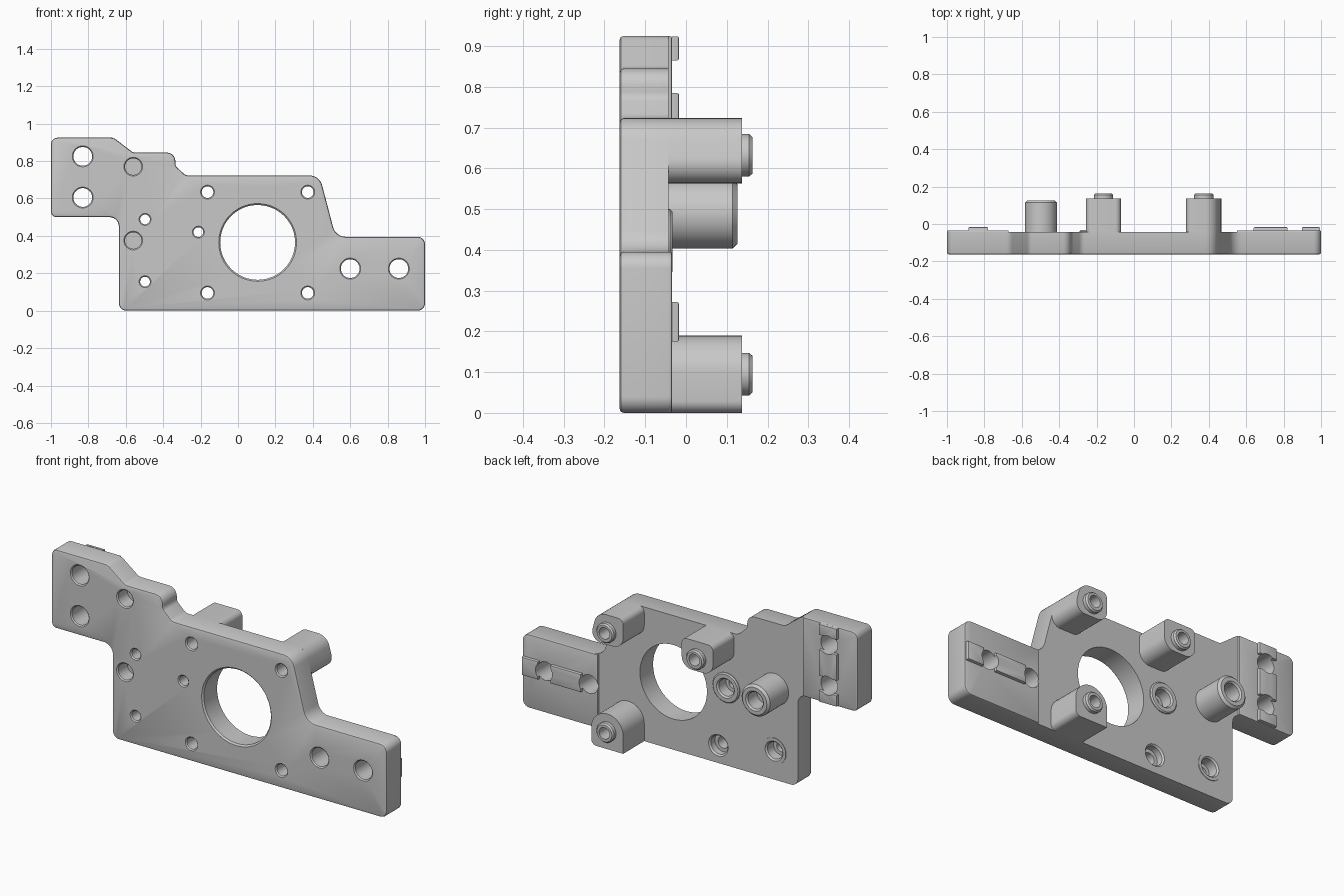
import bpy, bmesh, math
from mathutils import Vector

cube = bpy.data.objects.get("Cube")
if cube:
    bpy.data.objects.remove(cube, do_unlink=True)

FRONT, BACK, PAD, KEY, BOSS, TIP = -0.163, -0.043, -0.034, -0.017, 0.137, 0.163

grey = bpy.data.materials.new("machined grey")
grey.use_nodes = True
colour = (0.58, 0.58, 0.58, 1)
grey.diffuse_color = colour
grey.node_tree.nodes["Principled BSDF"].inputs["Base Color"].default_value = colour


def finish(name, bm):
    bmesh.ops.recalc_face_normals(bm, faces=bm.faces[:])
    mesh = bpy.data.meshes.new(name)
    bm.to_mesh(mesh)
    bm.free()
    mesh.materials.append(grey)
    obj = bpy.data.objects.new(name, mesh)
    bpy.context.collection.objects.link(obj)
    return obj


def rounded(corners, steps=8):
    """Outline in x and z with a true arc at each (x, z, radius) corner."""
    points = []
    for i, (x, z, r) in enumerate(corners):
        p = Vector((x, 0, z))
        ax, az, _ = corners[i - 1]
        bx, bz, _ = corners[(i + 1) % len(corners)]
        a = (Vector((ax, 0, az)) - p).normalized()
        b = (Vector((bx, 0, bz)) - p).normalized()
        if r == 0:
            points.append(p)
            continue
        half = a.angle(b) / 2
        reach = r / math.tan(half)
        centre = p + (a + b).normalized() * (r / math.sin(half))
        start = (p + a * reach - centre).normalized()
        end = (p + b * reach - centre).normalized()
        points += [centre + start.slerp(end, k / steps) * r for k in range(steps + 1)]
    return points


def prism(name, corners, y0, y1, bevel_at=None, width=0.01):
    """Extrude an outline along y, optionally easing the edges of one end."""
    bm = bmesh.new()
    face = bm.faces.new([bm.verts.new((p.x, y0, p.z)) for p in rounded(corners)])
    out = bmesh.ops.extrude_face_region(bm, geom=[face], use_keep_orig=True)
    moved = [v for v in out["geom"] if isinstance(v, bmesh.types.BMVert)]
    bmesh.ops.translate(bm, verts=moved, vec=(0, y1 - y0, 0))
    bmesh.ops.recalc_face_normals(bm, faces=bm.faces[:])
    if bevel_at is not None:
        rim = [e for e in bm.edges if all(abs(v.co.y - bevel_at) < 1e-5 for v in e.verts)]
        bmesh.ops.bevel(bm, geom=rim, offset=width, segments=2, profile=0.5, affect="EDGES")
    return finish(name, bm)


def key(name, x0, x1, z0, z1):
    corners = [(x0, z0, 0), (x1, z0, 0), (x1, z1, 0), (x0, z1, 0)]
    return prism(name, corners, PAD, KEY, KEY, 0.005)


def lathe(name, x, z, profile, sides=48):
    """Solid of revolution about a y axis, from (radius, y) pairs."""
    bm = bmesh.new()
    rings = []
    for r, y in profile:
        rings.append([bm.verts.new((x + r * math.cos(t), y, z + r * math.sin(t)))
                      for t in (math.tau * k / sides for k in range(sides))])
    for lower, upper in zip(rings, rings[1:]):
        for k in range(sides):
            n = (k + 1) % sides
            bm.faces.new((lower[k], lower[n], upper[n], upper[k]))
    bm.faces.new(rings[0])
    bm.faces.new(rings[-1])
    return finish(name, bm)


# Main plate with eased front rim
plate = prism("main_plate", [
    (-1, 0.5, 0.03), (-1, 0.925, 0.035), (-0.665, 0.925, 0.05), (-0.56, 0.845, 0.04),
    (-0.335, 0.845, 0.045), (-0.335, 0.775, 0.03), (-0.28, 0.723, 0.04),
    (0.436, 0.723, 0.07), (0.522, 0.395, 0.07), (1, 0.395, 0.04), (1, 0, 0.04),
    (-0.637, 0, 0.04), (-0.637, 0.5, 0.05)], FRONT, BACK, FRONT)
parts = [plate]

# Raised pads and locating keys on the two wings
parts += [
    prism("left_pad", [(0.55, 0, 0), (1, 0, 0.04), (1, 0.395, 0.04), (0.55, 0.395, 0)],
          BACK, PAD, PAD, 0.006),
    prism("right_pad", [(-1, 0.5, 0.03), (-0.67, 0.5, 0), (-0.67, 0.925, 0), (-1, 0.925, 0.035)],
          BACK, PAD, PAD, 0.006)]
for x0, x1 in ((0.64, 0.822), (0.897, 0.994)):
    parts.append(key("left_key", x0, x1, 0.175, 0.272))
for z0, z1 in ((0.505, 0.565), (0.645, 0.785), (0.865, 0.924)):
    parts.append(key("right_key", -0.885, -0.78, z0, z1))

# Standoffs flush with the plate edge, each with a locating sleeve
parts += [
    prism("upper_left_standoff", [(0.279, 0.563, 0.06), (0.478, 0.563, 0.05),
                                  (0.436, 0.723, 0.07), (0.279, 0.723, 0.03)], BACK, BOSS),
    prism("upper_right_standoff", [(-0.257, 0.563, 0.06), (-0.07, 0.563, 0.06),
                                   (-0.07, 0.723, 0.03), (-0.257, 0.723, 0.03)], BACK, BOSS),
    prism("lower_left_standoff", [(0.279, 0, 0), (0.469, 0, 0.03),
                                  (0.469, 0.19, 0.094), (0.279, 0.19, 0.094)], BACK, BOSS)]
for x, z in ((0.373, 0.632), (-0.163, 0.632), (0.373, 0.095)):
    parts.append(lathe("locating_sleeve", x, z,
                       [(0.052, BOSS), (0.052, TIP - 0.008), (0.045, TIP)]))

# Tall round post and low round bosses
parts += [
    lathe("round_post", -0.497, 0.488, [(0.085, BACK), (0.085, 0.114), (0.073, 0.126)]),
    lathe("low_boss", -0.212, 0.42, [(0.08, BACK), (0.08, -0.039), (0.074, -0.033)]),
    lathe("flush_boss", -0.497, 0.155, [(0.07, BACK), (0.07, BACK + 0.003)])]

# Hole cutters: eased front rim, straight bore, optional wider seat at the back
holes = []


def hole(x, z, r, seat=None, seat_y=0.0, rim_y=0.0, ease=0.006):
    profile = [(r + ease, -0.2), (r + ease, FRONT), (r, FRONT + ease)]
    if seat:
        profile += [(r, seat_y), (seat, seat_y), (seat, rim_y), (seat + 0.008, rim_y + 0.008)]
        profile.append((seat + 0.008, 0.2))
    else:
        profile.append((r, 0.2))
    holes.append(lathe("hole_cutter", x, z, profile))


hole(0.105, 0.365, 0.2, ease=0.008)
for x, z in ((-0.83, 0.825), (-0.83, 0.605), (0.6, 0.225), (0.86, 0.225)):
    hole(x, z, 0.05)
for x, z in ((-0.163, 0.634), (0.373, 0.634), (0.373, 0.095)):
    hole(x, z, 0.031)
hole(-0.163, 0.095, 0.031, 0.05, -0.085, BACK - 0.008)
hole(-0.497, 0.488, 0.026, 0.045, 0.04, 0.118)
hole(-0.497, 0.155, 0.026, 0.045, -0.1, BACK - 0.005)
hole(-0.212, 0.42, 0.026, 0.045, -0.1, PAD - 0.007)
for z in (0.77, 0.375):
    holes.append(lathe("blind_hole_cutter", -0.56, z,
                       [(0.05, -0.2), (0.05, FRONT), (0.044, FRONT + 0.006), (0.044, -0.08)]))

# Cut every part, bake the result and shade it
cutters = bpy.data.collections.new("hole_cutters")
bpy.context.scene.collection.children.link(cutters)
for cutter in holes:
    cutter.hide_render = True
    bpy.context.collection.objects.unlink(cutter)
    cutters.objects.link(cutter)
for part in parts:
    cut = part.modifiers.new("holes", "BOOLEAN")
    cut.operand_type = "COLLECTION"
    cut.collection = cutters
    cut.solver = "EXACT"
graph = bpy.context.evaluated_depsgraph_get()
baked = [bpy.data.meshes.new_from_object(p.evaluated_get(graph)) for p in parts]
bpy.ops.object.select_all(action="DESELECT")
for part, mesh in zip(parts, baked):
    part.modifiers.clear()
    part.data = mesh
    part.select_set(True)
bpy.context.view_layer.objects.active = plate
bpy.ops.object.shade_smooth_by_angle(angle=math.radians(30))
for cutter in holes:
    bpy.data.objects.remove(cutter, do_unlink=True)
bpy.data.collections.remove(cutters)
